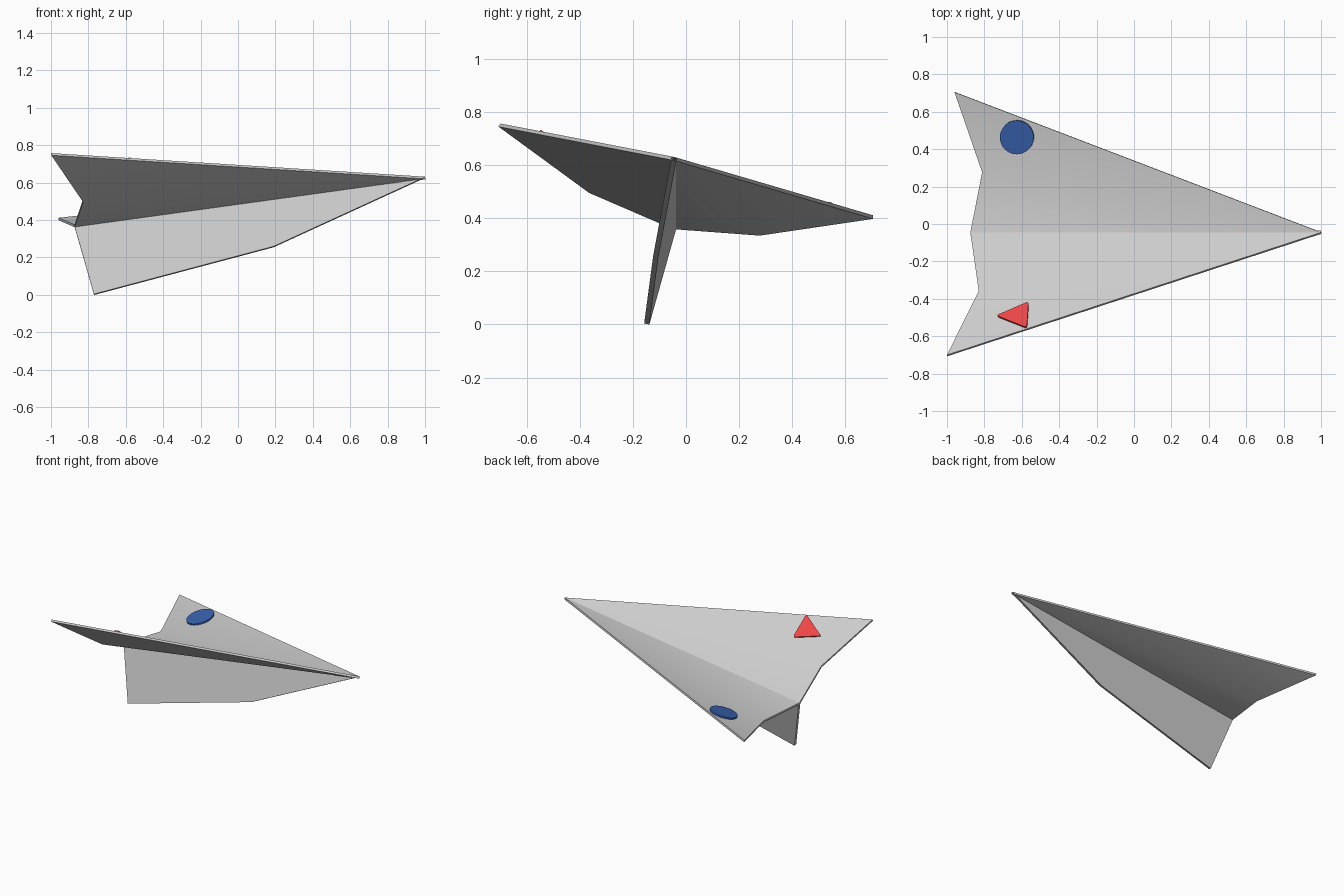
import bpy, bmesh, math
from mathutils import Vector as V

if "Cube" in bpy.data.objects:
    bpy.data.objects.remove(bpy.data.objects["Cube"])


def plate(name, pts, faces, offset, color=None):
    """Thin sheet: the given faces, copied by offset and closed round the rim."""
    bm = bmesh.new()
    vs = [bm.verts.new(p) for p in pts]
    fs = [bm.faces.new([vs[i] for i in f]) for f in faces]
    ext = bmesh.ops.extrude_face_region(bm, geom=fs, use_keep_orig=True)
    moved = [g for g in ext["geom"] if isinstance(g, bmesh.types.BMVert)]
    bmesh.ops.translate(bm, verts=moved, vec=offset)
    bmesh.ops.recalc_face_normals(bm, faces=bm.faces[:])
    me = bpy.data.meshes.new(name)
    bm.to_mesh(me)
    bm.free()
    ob = bpy.data.objects.new(name, me)
    bpy.context.collection.objects.link(ob)
    if color:
        mat = bpy.data.materials.new(name + "_color")
        mat.diffuse_color = color
        mat.use_nodes = True
        mat.node_tree.nodes["Principled BSDF"].inputs["Base Color"].default_value = mat.diffuse_color
        me.materials.append(mat)
    bpy.ops.object.select_all(action='DESELECT')
    ob.select_set(True)
    bpy.context.view_layer.objects.active = ob
    bpy.ops.object.shade_smooth_by_angle(angle=math.radians(35))
    return ob


def up_normal(a, b, c):
    n = (b - a).cross(c - a).normalized()
    return n if n.z > 0 else -n


def decal(name, outline, plane, color):
    """Thin shape seen from above as outline, lying on a wing panel."""
    n, a = up_normal(*plane), plane[0]
    pts = [V((x, y, a.z - (n.x * (x - a.x) + n.y * (y - a.y)) / n.z))
           for x, y in outline]
    plate(name, [p - n * 0.004 for p in pts], [range(len(pts))], n * 0.015, color)


nose = V((1.0, -0.045, 0.632))
tail = V((-0.875, -0.045, 0.373))

# Folded wings: inner and outer panel meeting at the rear notch
left_tip, left_notch = V((-1.0, -0.70, 0.758)), V((-0.83, -0.358, 0.508))
right_tip, right_notch = V((-0.96, 0.705, 0.412)), V((-0.812, 0.277, 0.349))
for name, notch, tip in (("left_wing", left_notch, left_tip),
                         ("right_wing", right_notch, right_tip)):
    plate(name, [nose, tail, notch, tip], [(0, 1, 2), (0, 2, 3)],
          -0.014 * up_normal(nose, tail, tip))

# Keel hanging below the spine
keel = [nose, tail, V((-0.77, -0.148, 0.002)), V((0.19, -0.114, 0.257))]
side = (keel[1] - keel[0]).cross(keel[2] - keel[0]).normalized() * 0.02
plate("keel", [p - side / 2 - V((0, 0, 0.004 if i < 2 else 0))
               for i, p in enumerate(keel)], [(0, 1, 2, 3)], side)

# Blue round mark on the right wing
circle = [(-0.625 + 0.09 * math.cos(math.tau * i / 48),
           0.465 + 0.09 * math.sin(math.tau * i / 48)) for i in range(48)]
decal("blue_disc", circle, (nose, right_notch, right_tip), (0.04, 0.12, 0.42, 1))

# Red triangle with softened corners on the left wing
corners = [V((-0.735, -0.495)), V((-0.562, -0.42)), V((-0.572, -0.56))]
tri = []
for i, p in enumerate(corners):
    a = p + (corners[i - 1] - p).normalized() * 0.016
    b = p + (corners[(i + 1) % 3] - p).normalized() * 0.016
    for t in (0, 0.25, 0.5, 0.75, 1):
        tri.append(tuple(a * (1 - t) ** 2 + p * 2 * t * (1 - t) + b * t * t))
decal("red_triangle", tri, (nose, left_notch, left_tip), (0.85, 0.06, 0.06, 1))
